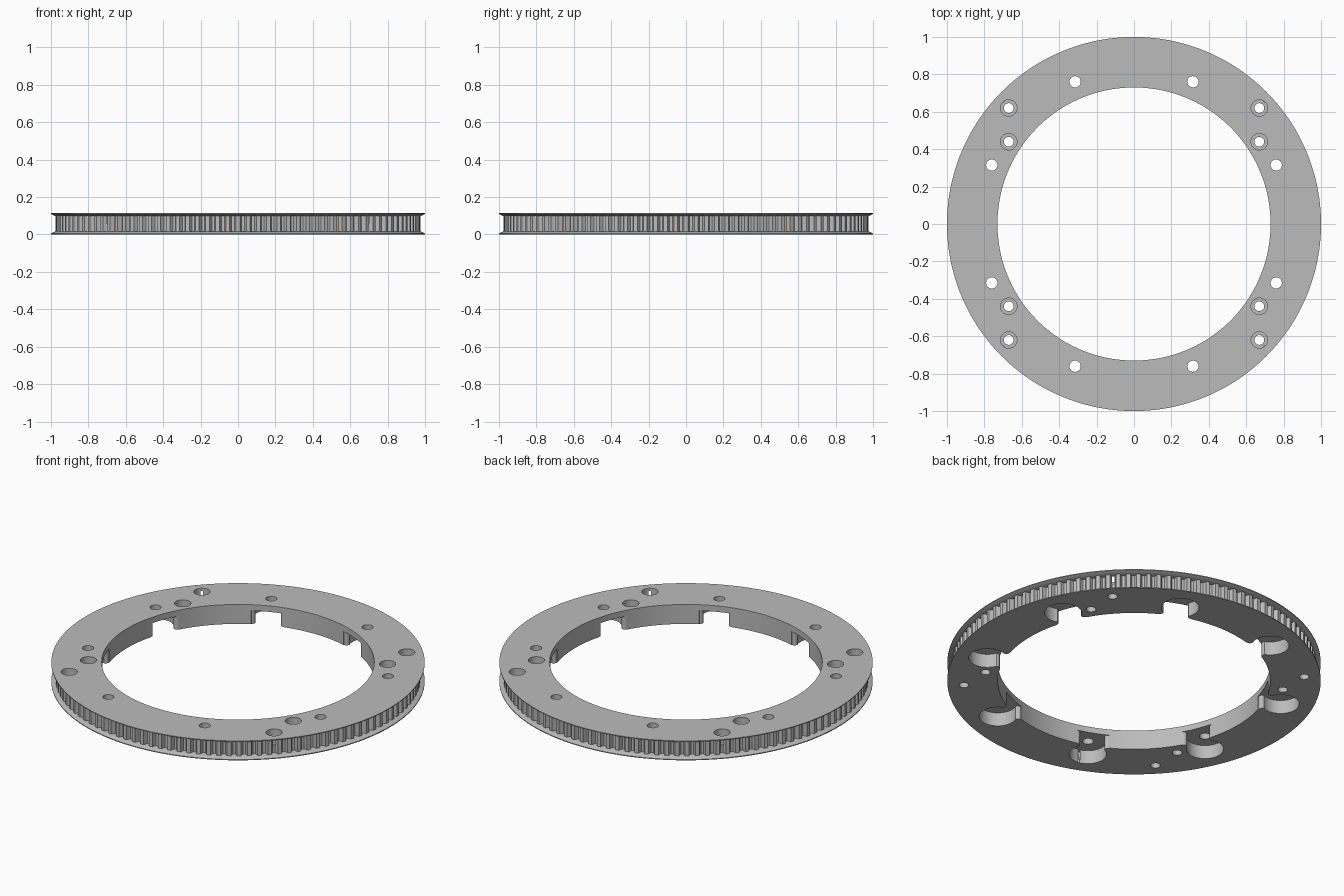
import bpy, bmesh, math
from mathutils import Matrix, Vector

cube = bpy.data.objects.get("Cube")
if cube:
    bpy.data.objects.remove(cube, do_unlink=True)

TEETH = 112
HEIGHT = 0.115
BORE = 0.73
TIP, ROOT = 0.977, 0.953
POCKET_TOP = 0.08
POCKET_R = 0.823      # distance of pockets from the axis

grey = bpy.data.materials.new("light grey")
grey.use_nodes = True
color = (0.5, 0.5, 0.5, 1)
grey.diffuse_color = color
grey.node_tree.nodes["Principled BSDF"].inputs["Base Color"].default_value = color


def make_object(name, bm):
    bmesh.ops.recalc_face_normals(bm, faces=bm.faces)
    mesh = bpy.data.meshes.new(name)
    bm.to_mesh(mesh)
    bm.free()
    mesh.materials.append(grey)
    obj = bpy.data.objects.new(name, mesh)
    bpy.context.collection.objects.link(obj)
    return obj


def bridge(bm, a, b):
    n = len(a)
    for i in range(n):
        j = (i + 1) % n
        bm.faces.new((a[i], a[j], b[j], b[i]))


def add_prism(bm, outline, z0, z1):
    low = [bm.verts.new((x, y, z0)) for x, y in outline]
    high = [bm.verts.new((x, y, z1)) for x, y in outline]
    bridge(bm, low, high)
    bm.faces.new(low[::-1])
    bm.faces.new(high)


def add_shaft(bm, x, y, profile, sides=32):
    # closed stack of circles given as (radius, z)
    rings = []
    for r, z in profile:
        rings.append([bm.verts.new((x + r * math.cos(math.tau * i / sides),
                                    y + r * math.sin(math.tau * i / sides), z))
                      for i in range(sides)])
    for a, b in zip(rings, rings[1:]):
        bridge(bm, a, b)
    bm.faces.new(rings[0][::-1])
    bm.faces.new(rings[-1])


def arc(cx, cy, r, start, end, steps):
    return [(cx + r * math.cos(start + (end - start) * i / steps),
             cy + r * math.sin(start + (end - start) * i / steps))
            for i in range(steps + 1)]


# Toothed ring with a flange above and below
groove = [(0.0, 0), (0.19, 0), (0.23, 0.2), (0.28, 0.65), (0.37, 0.93),
          (0.5, 1), (0.63, 0.93), (0.72, 0.65), (0.77, 0.2), (0.81, 0)]
samples = [((t + f) / TEETH * math.tau, TIP - d * (TIP - ROOT))
           for t in range(TEETH) for f, d in groove]
section = [(BORE, 0), (1, 0), (1, 0.005), (0.979, 0.016), (None, 0.016),
           (None, HEIGHT - 0.016), (0.979, HEIGHT - 0.016),
           (1, HEIGHT - 0.005), (1, HEIGHT), (BORE, HEIGHT)]
bm = bmesh.new()
rings = []
for radius, z in section:
    rings.append([bm.verts.new(((radius or tooth) * math.cos(a),
                                (radius or tooth) * math.sin(a), z))
                  for a, tooth in samples])
for i, ring in enumerate(rings):
    bridge(bm, ring, rings[(i + 1) % len(rings)])
pulley = make_object("toothed_ring", bm)

# Keyhole pockets open to the bore and the underside
bm = bmesh.new()
r, half, fillet = 0.1, 0.07, 0.018
meet = math.pi - math.asin(half / r)
mouth = BORE + 0.016
side = arc(mouth, half + fillet, fillet, -math.pi / 2, -math.pi, 6)
side.append((0.65, half + fillet))
outline = arc(POCKET_R, 0, r, -meet, meet, 40) + side
outline += [(x, -y) for x, y in reversed(side)]
for k in range(8):
    a = math.radians(22.5 + 45 * k)
    c, s = math.cos(a), math.sin(a)
    add_prism(bm, [(x * c - y * s, x * s + y * c) for x, y in outline],
              -0.05, POCKET_TOP)
pockets = make_object("pocket_cutter", bm)

# Plain bolt holes over the pockets and counterbored holes in four pairs
bm = bmesh.new()
for k in range(8):
    a = math.radians(22.5 + 45 * k)
    add_shaft(bm, POCKET_R * math.cos(a), POCKET_R * math.sin(a),
              [(0.03, -0.1), (0.03, 0.2)])
for sx in (-1, 1):
    for sy in (-1, 1):
        for y in (0.44, 0.62):
            add_shaft(bm, sx * 0.67, sy * y,
                      [(0.026, -0.1), (0.026, 0.055), (0.044, 0.055), (0.044, 0.2)])
holes = make_object("hole_cutter", bm)

bpy.context.view_layer.objects.active = pulley
for cutter in (pockets, holes):
    mod = pulley.modifiers.new(cutter.name, 'BOOLEAN')
    mod.operation = 'DIFFERENCE'
    mod.solver = 'EXACT'
    mod.object = cutter
    bpy.ops.object.modifier_apply(modifier=mod.name)
    bpy.data.objects.remove(cutter, do_unlink=True)

bpy.ops.object.select_all(action='DESELECT')
pulley.select_set(True)
bpy.ops.object.shade_smooth_by_angle(angle=math.radians(30))
